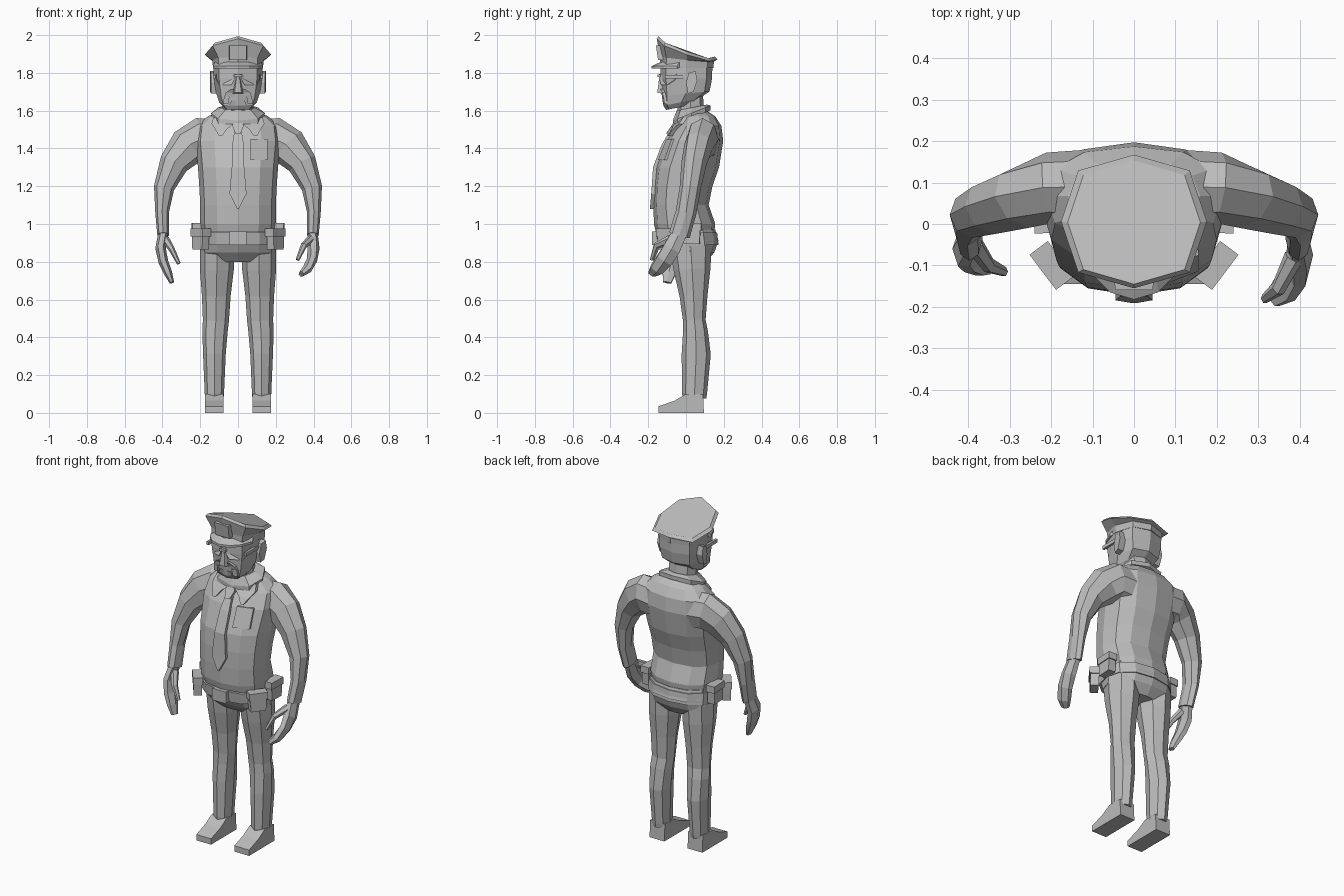
import bpy, bmesh
from math import cos, sin, pi, radians
from mathutils import Vector, Matrix
from mathutils.bvhtree import BVHTree

if "Cube" in bpy.data.objects:
    bpy.data.objects.remove(bpy.data.objects["Cube"])

grey = bpy.data.materials.new("plain_grey")
grey.use_nodes = True
grey.diffuse_color = (.5, .5, .5, 1)
grey.node_tree.nodes["Principled BSDF"].inputs["Base Color"].default_value = (.5, .5, .5, 1)


def finish(name, bm):
    bmesh.ops.recalc_face_normals(bm, faces=bm.faces)
    mesh = bpy.data.meshes.new(name)
    bm.to_mesh(mesh)
    bm.free()
    mesh.materials.append(grey)
    obj = bpy.data.objects.new(name, mesh)
    bpy.context.collection.objects.link(obj)
    return obj


def skin(name, rings):
    """Bridge equal rings of points and close both ends."""
    bm = bmesh.new()
    loops = [[bm.verts.new(p) for p in ring] for ring in rings]
    n = len(loops[0])
    for a, b in zip(loops, loops[1:]):
        for i in range(n):
            j = (i + 1) % n
            bm.faces.new((a[i], a[j], b[j], b[i]))
    bm.faces.new(loops[0])
    bm.faces.new(loops[-1])
    return finish(name, bm)


def power(v, e):
    return abs(v) ** e * (1 if v > 0 else -1)


def loft(name, sections, n=8, e=.85, tilt=None, droop=0):
    """Sections are (z, half width, front y, back y)."""
    rings = []
    for k, (z, w, front, back) in enumerate(sections):
        ring = []
        for i in range(n):
            a = 2 * pi * i / n
            px = w * power(round(cos(a), 5), e)
            py = (front + back) / 2 + (back - front) / 2 * power(round(sin(a), 5), e)
            slope = tilt[k] if tilt else 0
            ring.append((px, py, z + slope * py - droop * abs(slope * px)))
        rings.append(ring)
    return skin(name, rings)


def tube(name, path, radii, s=1, n=8):
    """Sweep an oval along a path; s=-1 mirrors it to the right."""
    pts = [Vector((s * x, y, z)) for x, y, z in path]
    rings = []
    for i, p in enumerate(pts):
        t = (pts[min(i + 1, len(pts) - 1)] - pts[max(i - 1, 0)]).normalized()
        u = Vector((0, 1, 0)).cross(t).normalized()
        v = t.cross(u)
        ra, rb = radii[i]
        rings.append([p + u * ra * cos(2 * pi * k / n) + v * rb * sin(2 * pi * k / n)
                      for k in range(n)])
    return skin(name, rings)


def box(name, centre, size, turn=0, taper=1):
    bm = bmesh.new()
    bmesh.ops.create_cube(bm, size=1)
    for v in bm.verts:
        if v.co.z < 0:
            v.co.x *= taper
    m = Matrix.Translation(centre) @ Matrix.Rotation(radians(turn), 4, 'Z')
    bmesh.ops.transform(bm, matrix=m @ Matrix.Diagonal((*size, 1)), verts=bm.verts)
    return finish(name, bm)


def tree_of(obj):
    bm = bmesh.new()
    bm.from_mesh(obj.data)
    tree = BVHTree.FromBMesh(bm)
    bm.free()
    return tree


def plate(name, target, rows, lift, s=1):
    """Strip of (x left, x right, z) rows laid on the front of a part."""
    tree = tree_of(target)
    rings = []
    for xa, xb, z in rows:
        y = [tree.ray_cast(Vector((s * x, -2, z)), Vector((0, 1, 0)))[0].y for x in (xa, xb)]
        rings.append([(s * xa, y[0] - lift, z), (s * xb, y[1] - lift, z),
                      (s * xb, y[1] + .02, z), (s * xa, y[0] + .02, z)])
    return skin(name, rings)


# Shirt, hips and belt
shirt = loft("shirt", [(.96, .195, -.16, .15), (1.0, .2, -.17, .155), (1.1, .2, -.172, .12),
                       (1.2, .205, -.17, .14), (1.3, .212, -.16, .175), (1.44, .225, -.105, .197),
                       (1.52, .215, -.05, .187), (1.57, .16, -.02, .155), (1.6, .09, 0, .11)], n=12)
loft("hips", [(.97, .19, -.14, .155), (.91, .2, -.145, .172), (.85, .2, -.11, .15),
              (.8, .13, -.06, .11)], n=12)
loft("belt", [(.89, .205, -.155, .172), (.955, .205, -.165, .165)], n=12)
box("buckle", (0, -.16, .925), (.09, .04, .07))

# Tie and chest pocket
plate("tie", shirt, [(-.02, .02, 1.49), (-.03, .03, 1.42), (-.033, .033, 1.3),
                     (-.045, .045, 1.16), (-.004, .004, 1.08)], .02)
plate("tie_knot", shirt, [(-.025, .025, 1.535), (-.03, .03, 1.52), (-.015, .015, 1.48)], .03)
plate("pocket", shirt, [(.065, .155, 1.45), (.065, .155, 1.34)], .014)

# Neck and collar
loft("neck", [(1.54, .085, -.04, .1), (1.68, .08, -.05, .09)])
loft("collar", [(1.55, .14, -.07, .13), (1.575, .142, -.07, .13), (1.61, .09, -.05, .11)],
     tilt=(.4, .4, .2))
for s, side in ((1, "left"), (-1, "right")):
    plate("collar_flap_" + side, shirt, [(.03, .13, 1.565), (.025, .14, 1.53),
                                         (.06, .12, 1.5), (.085, .1, 1.465)], .022, s)

# Legs and shoes
shoe = [(-.145, 0), (.095, 0), (.09, .1), (0, .1), (-.06, .065), (-.145, .035)]
for s, side in ((1, "left"), (-1, "right")):
    path = [(.125, .045, .075), (.125, .045, .1), (.125, .054, .31), (.122, .05, .43),
            (.117, .044, .49), (.115, .04, .62), (.112, .032, .76), (.11, .025, .88)]
    widths = [(.048, .062), (.051, .066), (.06, .077), (.067, .066),
              (.069, .06), (.076, .074), (.09, .098), (.092, .11)]
    tube("trouser_leg_" + side, path, widths, s)
    skin("shoe_" + side, [[(s * x, y, z) for y, z in shoe] for x in (.077, .175)])

    # Arms, broad where they join the shoulders
    path = [(.1, .09, 1.44), (.2, .088, 1.45), (.265, .066, 1.41), (.34, .042, 1.32),
            (.392, .022, 1.19), (.402, 0, 1.06), (.396, -.035, .94)]
    widths = [(.11, .09), (.113, .085), (.104, .077), (.078, .067),
              (.054, .056), (.036, .055), (.031, .056)]
    tube("sleeve_" + side, path, widths, s)

    # Hip pouches with flaps
    for label, centre, turn, length in (("front", (.198, -.1, .915), 53, .096),
                                        ("side", (.215, .03, .945), 87, .094)):
        box(f"{label}_pouch_{side}", (s * centre[0], *centre[1:]), (length, .045, .1), s * turn, .9)
        box(f"{label}_pouch_flap_{side}", (s * centre[0], centre[1], centre[2] + .04),
            (length + .01, .055, .04), s * turn)

# Hands, each in its own pose
tube("hand_left", [(.395, -.03, .96), (.4, -.075, .87), (.392, -.115, .81), (.365, -.155, .76),
                   (.335, -.18, .735)],
     [(.026, .045), (.032, .052), (.028, .05), (.025, .042), (.015, .025)], n=6)
tube("thumb_left", [(.385, -.08, .92), (.348, -.155, .885), (.315, -.18, .81)],
     [(.022, .025), (.017, .02), (.01, .012)], n=6)
tube("hand_right", [(.395, -.03, .96), (.41, -.06, .87), (.395, -.075, .8), (.37, -.09, .74),
                    (.35, -.1, .69)],
     [(.026, .045), (.028, .05), (.026, .048), (.022, .04), (.012, .025)], -1, 6)
tube("thumb_right", [(.385, -.05, .92), (.35, -.1, .865), (.313, -.115, .79)],
     [(.022, .025), (.016, .02), (.01, .012)], -1, 6)

# Head, nose, moustache and ears
head = loft("head", [(1.625, .075, -.105, .03), (1.65, .1, -.12, .07), (1.69, .115, -.128, .125),
                     (1.77, .128, -.135, .138), (1.85, .13, -.135, .14)], e=.7,
            tilt=(.2, .2, .1, 0, 0))
skin("nose", [[(x, -.12, z) for x, z in ((-.03, 1.69), (.03, 1.69), (.012, 1.78), (-.012, 1.78))],
              [(x, y, z) for x, y, z in ((-.018, -.152, 1.695), (.018, -.152, 1.695),
                                         (.008, -.142, 1.775), (-.008, -.142, 1.775))]])
plate("moustache", head, [(-.035, .035, 1.715), (-.065, .065, 1.695), (-.072, .072, 1.675)], .016)
plate("chin", head, [(-.035, .035, 1.655), (-.045, .045, 1.63)], .008)
for s, side in ((1, "left"), (-1, "right")):
    plate("moustache_end_" + side, head, [(.045, .074, 1.675), (.052, .078, 1.635)], .014, s)
    plate("lens_" + side, head, [(.008, .118, 1.795), (.018, .115, 1.765), (.035, .1, 1.735)],
          .01, s)
    box("glasses_arm_" + side, (s * .125, -.045, 1.78), (.014, .13, .02))
    ear = [(.01, 1.69), (.04, 1.7), (.06, 1.76), (.05, 1.81), (.015, 1.8), (0, 1.75)]
    skin("ear_" + side, [[(s * .11, y, z) for y, z in ear],
                         [(s * (.142 + y / 8), y, z) for y, z in ear]])
box("glasses_bridge", (0, -.14, 1.785), (.04, .02, .015))

# Peaked cap: band, flared crown, inset top, visor and badge
loft("cap", [(1.825, .132, -.135, .145), (1.875, .136, -.138, .148), (1.928, .176, -.155, .167),
             (1.942, .16, -.145, .153)], e=.78, tilt=(0, -.1, -.34, -.36), droop=.5)
arc = [radians(a) for a in range(195, 346, 25)]
inner = [(.125 * cos(a), .125 * sin(a)) for a in arc]
outer = [(.137 * cos(a), .182 * sin(a)) for a in arc]
skin("visor", [[(*i, 1.862), (*o, 1.836), (*o, 1.823), (*i, 1.83)]
               for i, o in zip(inner, outer)])
skin("cap_badge", [[(w * x, y + d, z) for w, y, z in
                    ((-1, -.142, 1.868), (1, -.142, 1.868), (1, -.153, 1.945), (-1, -.153, 1.945))]
                   for x, d in ((.05, .03), (.045, -.006))])
